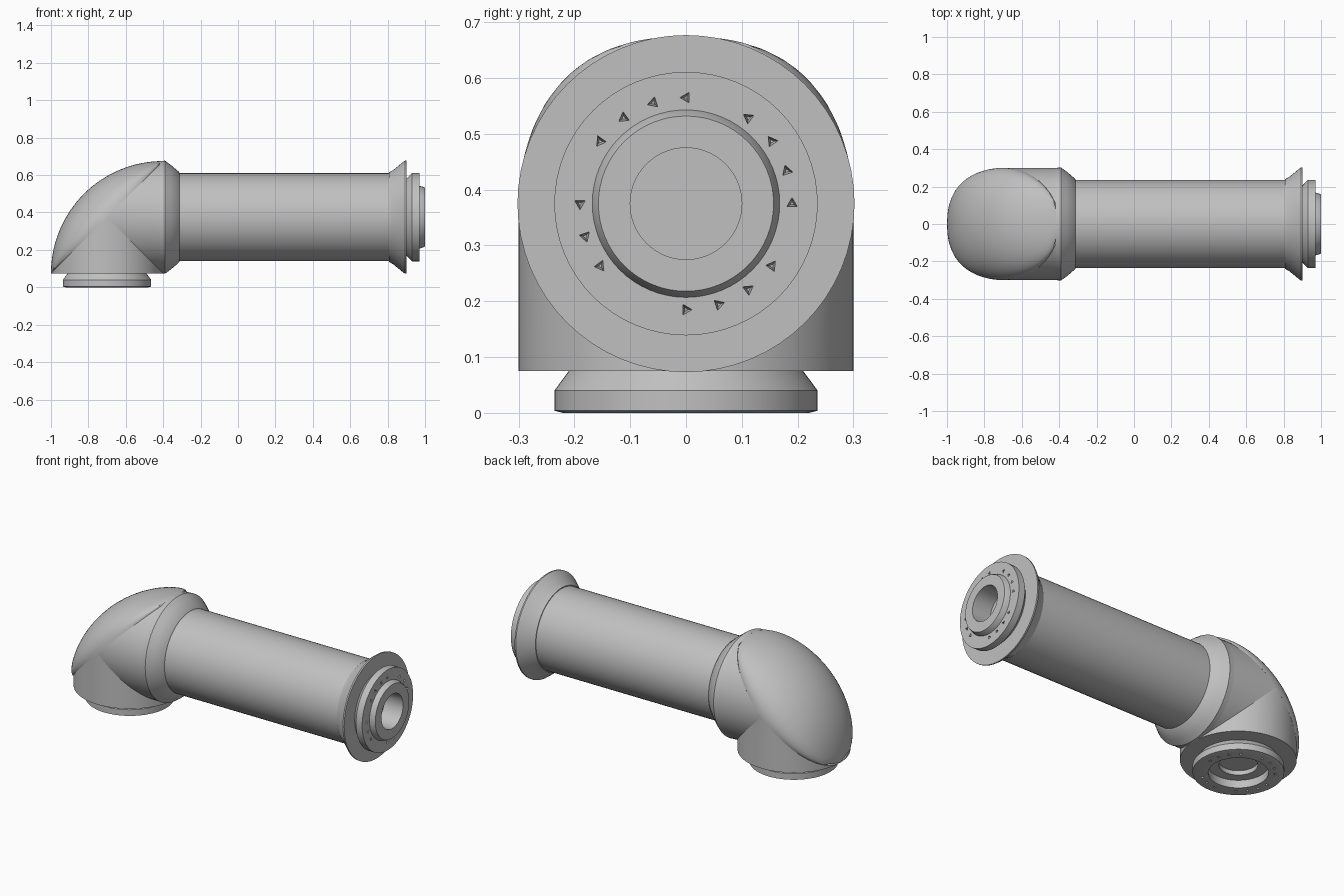
import bpy, bmesh, math
from mathutils import Vector, Matrix

if "Cube" in bpy.data.objects:
    bpy.data.objects.remove(bpy.data.objects["Cube"])

SEG = 64
R = 0.3                        # elbow radius
AXIS_Z = 0.375                 # height of the long tube's axis
BASE_Z = 0.075                 # underside of the elbow
DOWN_X = -0.7                  # axis of the short downward leg
ALONG_X = Matrix.Translation((0, 0, AXIS_Z)) @ Matrix.Rotation(math.pi / 2, 4, 'Y')
ALONG_Z = Matrix.Translation((DOWN_X, 0, 0))

grey = bpy.data.materials.new("plain grey")
grey.use_nodes = True
grey.diffuse_color = (0.53, 0.53, 0.53, 1)
grey.node_tree.nodes["Principled BSDF"].inputs["Base Color"].default_value = grey.diffuse_color


def finish(name, bm, smooth=True):
    bmesh.ops.remove_doubles(bm, verts=bm.verts, dist=1e-5)
    bmesh.ops.recalc_face_normals(bm, faces=bm.faces)
    mesh = bpy.data.meshes.new(name)
    bm.to_mesh(mesh)
    bm.free()
    mesh.materials.append(grey)
    obj = bpy.data.objects.new(name, mesh)
    bpy.context.collection.objects.link(obj)
    if smooth:
        bpy.ops.object.select_all(action='DESELECT')
        obj.select_set(True)
        bpy.context.view_layer.objects.active = obj
        bpy.ops.object.shade_smooth_by_angle(angle=math.radians(30))
    return obj


def lathe(profile, matrix):
    """Spin (radius, height) points about an axis; ends on the axis close it."""
    bm = bmesh.new()
    verts = [bm.verts.new((r, 0, h)) for r, h in profile]
    edges = [bm.edges.new(pair) for pair in zip(verts, verts[1:])]
    bmesh.ops.spin(bm, geom=verts + edges, cent=(0, 0, 0), axis=(0, 0, 1),
                   angle=2 * math.pi, steps=SEG, use_merge=True)
    bmesh.ops.transform(bm, matrix=matrix, verts=bm.verts)
    return bm


def cut_pits(obj, matrix, height, up):
    """Sink a ring of small three-sided pits into an end face."""
    bm = bmesh.new()
    for i in range(20):
        if i in (4, 9, 14, 18, 19):
            continue
        place = (matrix @ Matrix.Rotation(i * math.pi / 10, 4, 'Z')
                 @ Matrix.Translation((0.19, 0, height)))
        bmesh.ops.create_cone(bm, cap_ends=True, segments=3, radius1=0.004 if up else 0.018,
                              radius2=0.018 if up else 0.004, depth=0.05, matrix=place)
    cutter = finish(obj.name + "_pit_cutter", bm, smooth=False)
    cutter.hide_render = True
    cutter.hide_set(True)
    mod = obj.modifiers.new("pits", 'BOOLEAN')
    mod.operation = 'DIFFERENCE'
    mod.object = cutter


# Elbow legs, both mitred along the same slanted plane
def leg(name, start, end, matrix):
    bm = lathe([(0, start), (R, start), (R, end), (0, end)], matrix)
    bmesh.ops.remove_doubles(bm, verts=bm.verts, dist=1e-5)
    bmesh.ops.bisect_plane(bm, geom=bm.verts[:] + bm.edges[:] + bm.faces[:],
                           plane_co=(DOWN_X, 0, AXIS_Z), plane_no=(-1, 0, 1), clear_outer=True)
    finish(name, bm)


leg("elbow_down_leg", BASE_Z, 0.7, ALONG_Z)
leg("elbow_side_leg", -1.0, -0.4, ALONG_X)

# Rounded back of the elbow, rising from the mitre plane
bm = bmesh.new()
rows = []
for i in range(33):
    t = math.pi / 2 * i / 32
    chord = 2 * R / (math.cos(t) + math.sin(t))
    half = math.sqrt(max(0, R * R - (chord * math.cos(t) - R) ** 2))
    row = []
    for j in range(33):
        s = math.pi * j / 32
        d = chord + (2 * R - chord) * math.sin(s)
        row.append(bm.verts.new((DOWN_X + R - d * math.cos(t), half * math.cos(s),
                                 BASE_Z + d * math.sin(t))))
    rows.append(row)
for a, b in zip(rows, rows[1:]):
    for j in range(32):
        bm.faces.new((a[j], a[j + 1], b[j + 1], b[j]))
finish("elbow_back", bm)

# Collar, long tube and flared flange
finish("collar", lathe([(0, -0.42), (R, -0.42), (R + 0.002, -0.39), (0.28, -0.36),
                        (0.242, -0.315), (0.23, -0.31), (0, -0.31)], ALONG_X))
finish("long_tube", lathe([(0, -0.35), (0.235, -0.35), (0.235, 0.83), (0, 0.83)], ALONG_X))
finish("flange", lathe([(0.2, 0.808), (0.24, 0.808), (0.252, 0.83), (0.293, 0.88),
                        (0.302, 0.892), (0.302, 0.9), (0.2, 0.9)], ALONG_X))

# Side end fitting with a raised hub and bore
side = finish("side_end_fitting", lathe(
    [(0, 0.82), (0.205, 0.82), (0.205, 0.9), (0.236, 0.93), (0.236, 0.97), (0.168, 0.97),
     (0.162, 0.99), (0.157, 1.0), (0.1, 1.0), (0.1, 0.88), (0, 0.88)], ALONG_X))
cut_pits(side, ALONG_X, 0.97, True)

# Lower end fitting with a sunken seat and bore
lower = finish("lower_end_fitting", lathe(
    [(0, 0.14), (0.21, 0.14), (0.21, BASE_Z), (0.236, 0.04), (0.236, 0.004), (0.22, 0),
     (0.155, 0), (0.155, 0.045), (0.1, 0.045), (0.1, 0.07), (0, 0.07)], ALONG_Z))
cut_pits(lower, ALONG_Z, 0.0, False)
